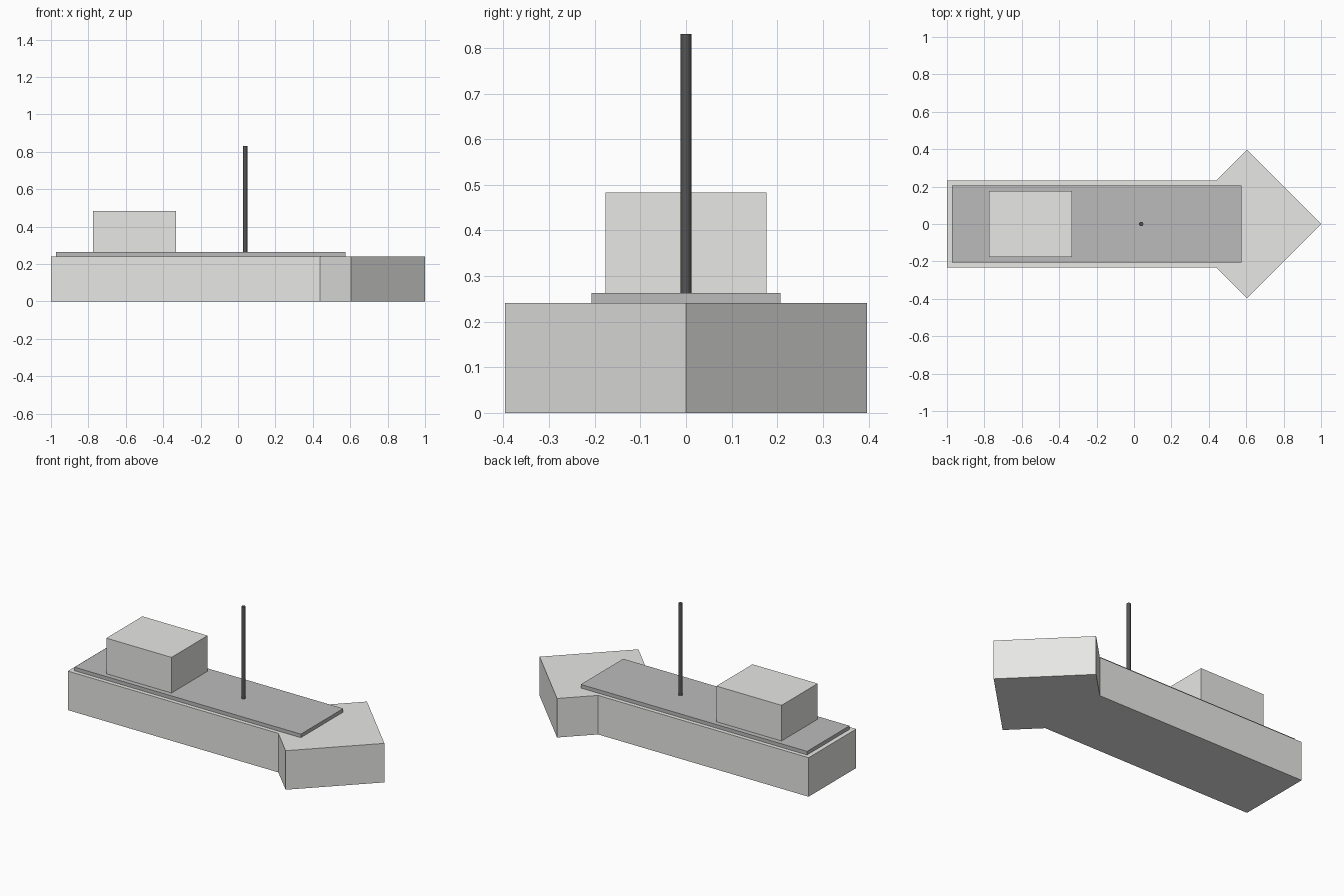
import bpy, math

if "Cube" in bpy.data.objects:
    bpy.data.objects.remove(bpy.data.objects["Cube"])


def material(name, rgb):
    m = bpy.data.materials.new(name)
    m.diffuse_color = (*rgb, 1.0)
    m.use_nodes = True
    m.node_tree.nodes["Principled BSDF"].inputs["Base Color"].default_value = m.diffuse_color
    return m


LIGHT = material("light grey", (0.80, 0.80, 0.78))
MID = material("mid grey", (0.50, 0.50, 0.50))
DARK = material("dark grey", (0.09, 0.09, 0.09))


def prism(name, outline, z0, z1, mat):
    """Extrude a counter-clockwise outline from z0 to z1."""
    n = len(outline)
    verts = [(x, y, z) for z in (z0, z1) for x, y in outline]
    faces = [list(range(n))[::-1], list(range(n, 2 * n))]
    faces += [(i, (i + 1) % n, (i + 1) % n + n, i + n) for i in range(n)]
    mesh = bpy.data.meshes.new(name)
    mesh.from_pydata(verts, [], faces)
    mesh.materials.append(mat)
    obj = bpy.data.objects.new(name, mesh)
    bpy.context.collection.objects.link(obj)
    return obj


def rect(x0, x1, half_y):
    return [(x0, -half_y), (x1, -half_y), (x1, half_y), (x0, half_y)]


HULL_TOP, DECK_TOP = 0.241, 0.263
BOW_X, BOW_R, HULL_Y = 0.603, 0.397, 0.232

# Hull with its arrow-shaped bow, one continuous outline
notch = BOW_X - BOW_R + HULL_Y
prism("hull", [(-1, -HULL_Y), (notch, -HULL_Y), (BOW_X, -BOW_R), (1, 0),
               (BOW_X, BOW_R), (notch, HULL_Y), (-1, HULL_Y)],
      0, HULL_TOP, LIGHT)

# Raised deck plate and cabin
prism("deck", rect(-0.972, 0.574, 0.207), HULL_TOP, DECK_TOP, MID)
prism("cabin", rect(-0.776, -0.331, 0.176), DECK_TOP, 0.483, LIGHT)

# Mast
bpy.ops.mesh.primitive_cylinder_add(vertices=12, radius=0.012,
                                    depth=0.83 - DECK_TOP,
                                    location=(0.038, 0, (0.83 + DECK_TOP) / 2))
mast = bpy.context.object
mast.name = "mast"
mast.data.materials.append(DARK)
